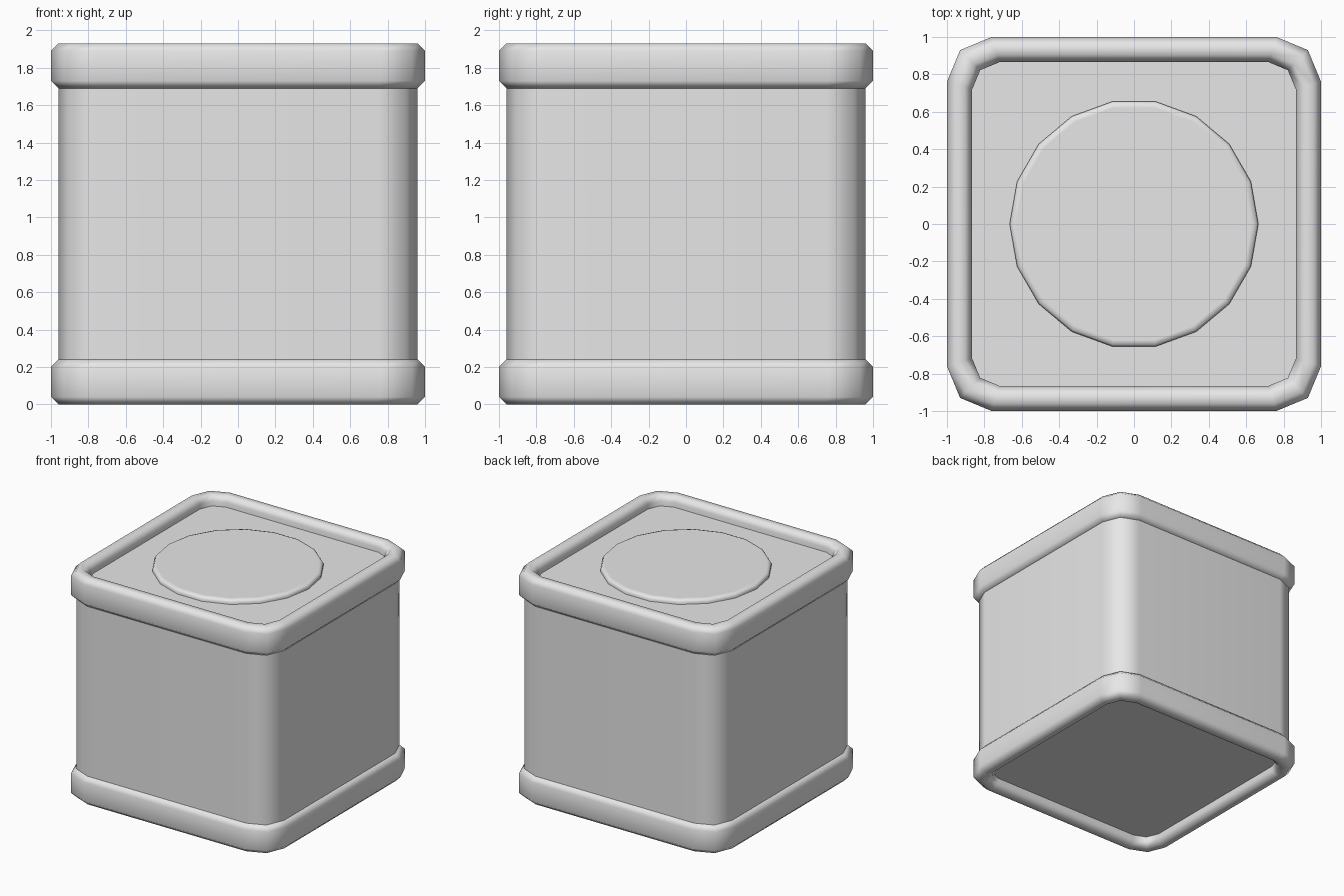
import bpy
import bmesh
import math

cube = bpy.data.objects.get("Cube")
if cube:
    bpy.data.objects.remove(cube, do_unlink=True)

# Single grey finish
grey = bpy.data.materials.new("light_grey")
grey.use_nodes = True
colour = (0.8, 0.8, 0.8, 1)
grey.diffuse_color = colour
grey.node_tree.nodes["Principled BSDF"].inputs["Base Color"].default_value = colour


def rounded_square(half):
    """Square outline with two-segment rounded corners."""
    radius = 0.145 + (half - 0.865) * 0.7
    centre = half - radius
    points = []
    for quarter in range(4):
        mid = math.radians(45 + 90 * quarter)
        cx = math.copysign(centre, math.cos(mid))
        cy = math.copysign(centre, math.sin(mid))
        for step in (-1, 0, 1):
            a = mid + step * math.pi / 4
            points.append((cx + radius * math.cos(a), cy + radius * math.sin(a)))
    return points


def circle(radius, sides=18):
    return [(radius * math.cos(math.tau * i / sides),
             radius * math.sin(math.tau * i / sides)) for i in range(sides)]


def loft(name, outline, section, closed=False):
    """Join outlines of the given (size, height) pairs into one surface."""
    bm = bmesh.new()
    rings = [[bm.verts.new((x, y, z)) for x, y in outline(size)] for size, z in section]
    pairs = list(zip(rings, rings[1:]))
    if closed:
        pairs.append((rings[-1], rings[0]))
    else:
        bm.faces.new(rings[0][::-1])
        bm.faces.new(rings[-1])
    for low, high in pairs:
        n = len(low)
        for i in range(n):
            j = (i + 1) % n
            bm.faces.new((low[i], low[j], high[j], high[i]))
    bmesh.ops.recalc_face_normals(bm, faces=bm.faces)
    mesh = bpy.data.meshes.new(name)
    bm.to_mesh(mesh)
    bm.free()
    mesh.materials.append(grey)
    obj = bpy.data.objects.new(name, mesh)
    bpy.context.collection.objects.link(obj)
    bpy.ops.object.select_all(action="DESELECT")
    obj.select_set(True)
    bpy.context.view_layer.objects.active = obj
    bpy.ops.object.shade_smooth_by_angle(angle=math.radians(60))
    weighted = obj.modifiers.new("weighted_normals", "WEIGHTED_NORMAL")
    weighted.keep_sharp = True
    return obj


# Container body, recessed inside both rims
loft("body", rounded_square, [(0.96, 0.08), (0.96, 1.85)])

# Matching bevelled rims
outer, inner, height, bevel = 1.0, 0.865, 0.24, 0.04
for name, base in (("bottom_rim", 0), ("top_rim", 1.69)):
    top = base + height
    loft(name, rounded_square, [
        (outer - bevel, base), (outer, base + bevel),
        (outer, top - bevel), (outer - bevel, top),
        (inner + bevel, top), (inner, top - bevel),
        (inner, base + bevel), (inner + bevel, base)], closed=True)

# Round raised lid with a softened edge
loft("lid_disc", circle, [(0.665, 1.84), (0.665, 1.865), (0.655, 1.882), (0.63, 1.89)])
